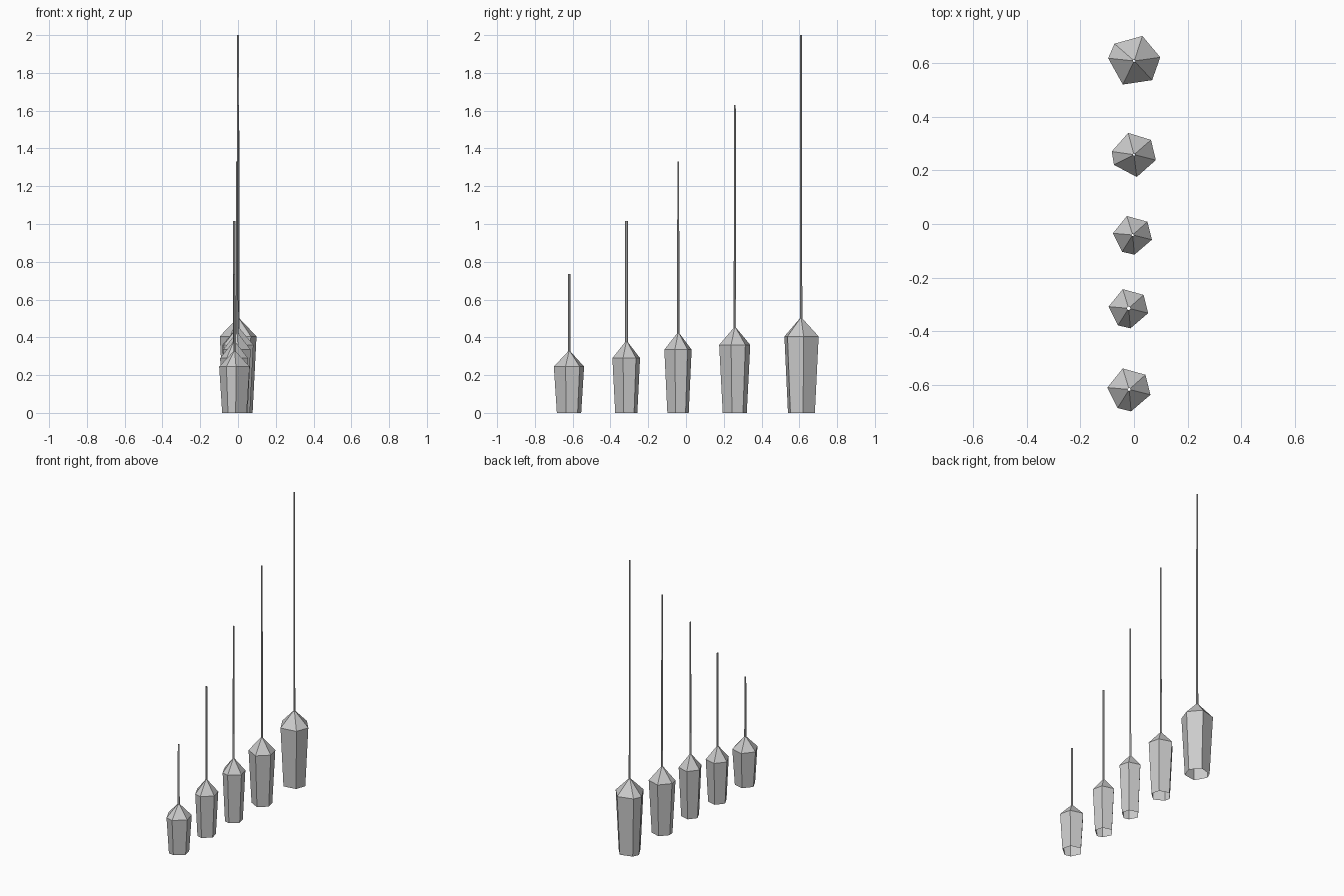
import bpy, bmesh
from math import cos, sin, radians

if "Cube" in bpy.data.objects:
    bpy.data.objects.remove(bpy.data.objects["Cube"])

# Irregular six-sided sections (clockwise steps in degrees)
SECTION_A = (0, 65, 121, 192, 229, 292)
SECTION_B = (0, 64, 119, 188, 258, 293)


def spire(name, x, y, start, section, radius, foot, shoulder, neck, tip, rod_base, rod_tip):
    """Hollow flared body, sloped shoulder and thin tube, open at both ends."""
    bm = bmesh.new()
    profile = ((foot, 0), (radius, shoulder), (rod_base, neck), (rod_tip, tip))
    rings = []
    for r, z in profile:
        rings.append([bm.verts.new((x + r * cos(radians(start - a)),
                                    y + r * sin(radians(start - a)), z))
                      for a in section])
    for low, high in zip(rings, rings[1:]):
        for i in range(6):
            j = (i + 1) % 6
            bm.faces.new((low[j], low[i], high[i], high[j]))
    bmesh.ops.recalc_face_normals(bm, faces=bm.faces)
    mesh = bpy.data.meshes.new(name)
    bm.to_mesh(mesh)
    bm.free()
    bpy.context.collection.objects.link(bpy.data.objects.new(name, mesh))


# Row of spires from shortest to tallest
spire("spire_1", -0.018, -0.618, 107, SECTION_A, 0.082, 0.066, 0.245, 0.325, 0.735, 0.007, 0.006)
spire("spire_2", -0.020, -0.315, 107, SECTION_A, 0.075, 0.060, 0.29, 0.375, 1.015, 0.007, 0.007)
spire("spire_3", -0.005, -0.041, 107, SECTION_A, 0.074, 0.058, 0.335, 0.42, 1.33, 0.007, 0.0045)
spire("spire_4", 0.000, 0.259, 105, SECTION_B, 0.084, 0.065, 0.36, 0.45, 1.63, 0.007, 0.0045)
spire("spire_5", 0.001, 0.609, 72, SECTION_B, 0.098, 0.077, 0.405, 0.50, 2.0, 0.007, 0.005)
